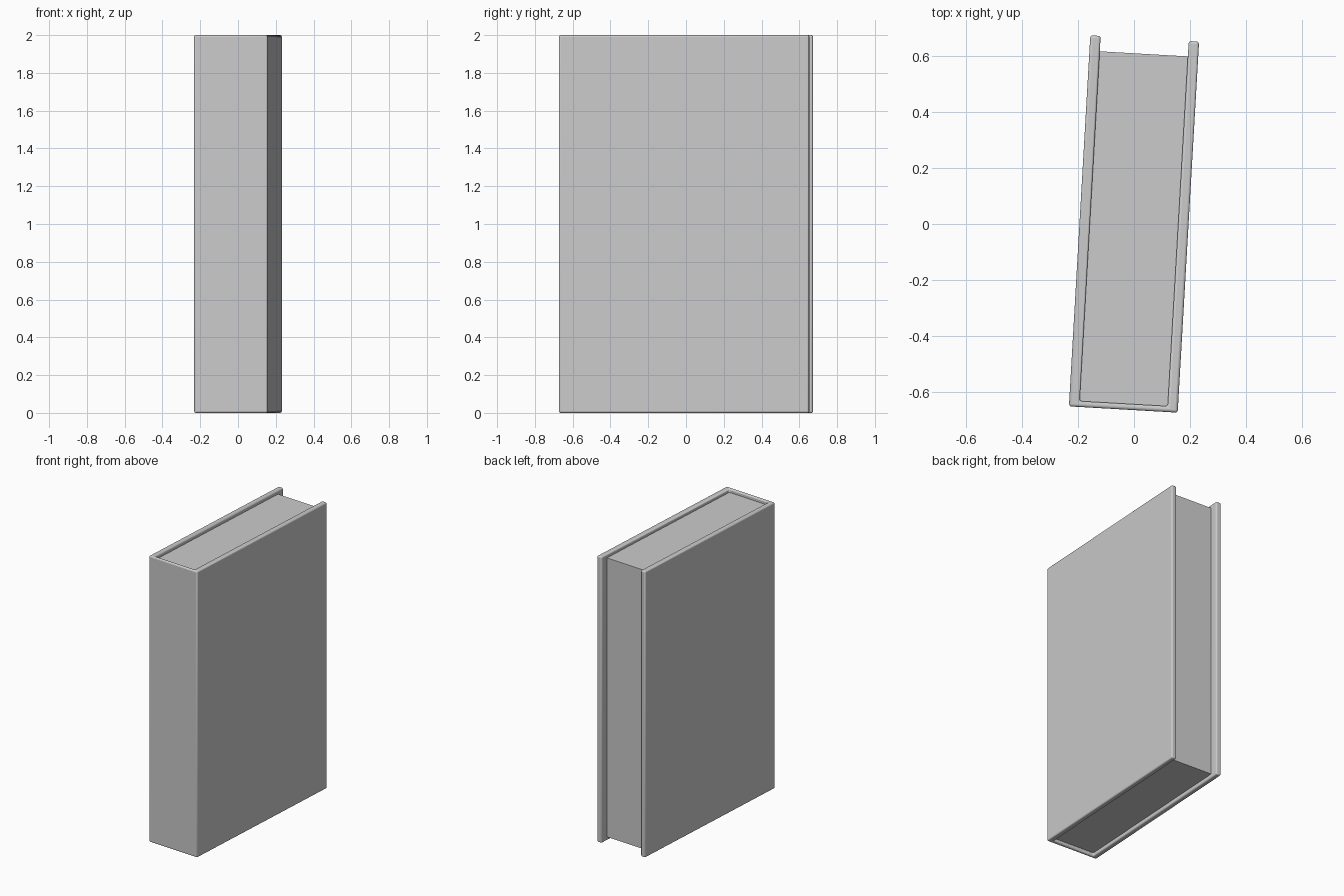
import bpy, bmesh, math

if "Cube" in bpy.data.objects:
    bpy.data.objects.remove(bpy.data.objects["Cube"])

W, L, H = 0.389, 1.327, 2.0      # overall book size
COVER, SPINE = 0.037, 0.021      # board and spine thickness
TILT = math.radians(-3.3)        # slight turn about z


def extrude_profile(name, pts, z0, z1, bevel):
    bm = bmesh.new()
    face = bm.faces.new([bm.verts.new((x, y, z0)) for x, y in pts])
    top = bmesh.ops.extrude_face_region(bm, geom=[face])["geom"]
    verts = [v for v in top if isinstance(v, bmesh.types.BMVert)]
    bmesh.ops.translate(bm, verts=verts, vec=(0, 0, z1 - z0))
    bmesh.ops.recalc_face_normals(bm, faces=bm.faces)
    mesh = bpy.data.meshes.new(name)
    bm.to_mesh(mesh)
    bm.free()
    ob = bpy.data.objects.new(name, mesh)
    bpy.context.collection.objects.link(ob)
    ob.rotation_euler.z = TILT
    if bevel:
        mod = ob.modifiers.new("rounded_edges", 'BEVEL')
        mod.width = bevel
        mod.segments = 3
        mod.limit_method = 'ANGLE'
    bpy.ops.object.select_all(action='DESELECT')
    ob.select_set(True)
    bpy.context.view_layer.objects.active = ob
    bpy.ops.object.shade_smooth_by_angle(angle=math.radians(35))
    return ob


# U-shaped cover: two boards joined by the spine
x, y = W / 2, L / 2
xi, yi = x - COVER, -y + SPINE
extrude_profile("cover", [(-x, -y), (x, -y), (x, y), (xi, y),
                          (xi, yi), (-xi, yi), (-xi, y), (-x, y)], 0, H, 0.009)

# Page block, set back from the cover's open edges
yb = y - 0.055
extrude_profile("pages", [(-xi, yi), (xi, yi), (xi, yb), (-xi, yb)],
                0.025, H - 0.025, 0)
